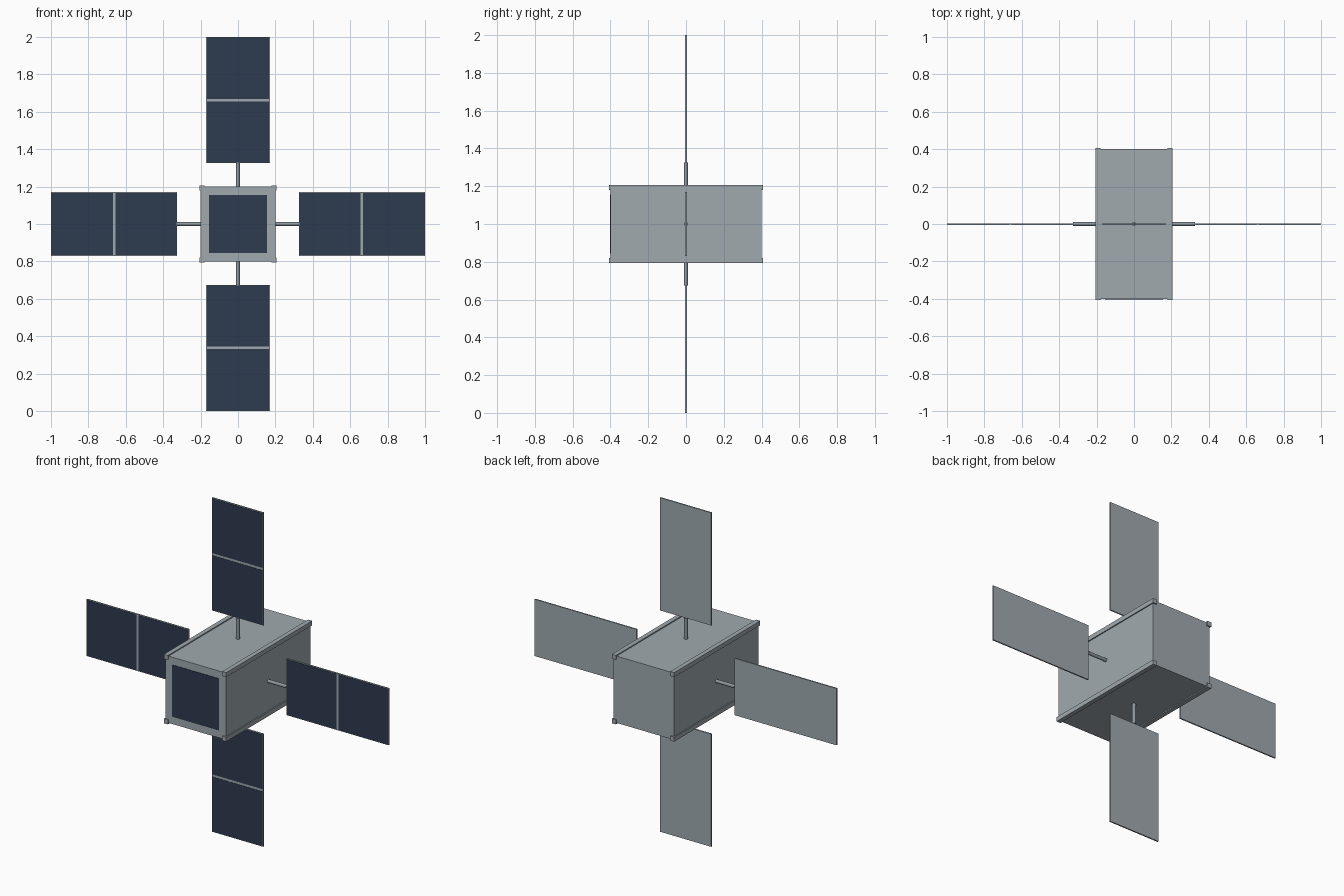
import bpy
from math import pi
from mathutils import Matrix, Vector

if "Cube" in bpy.data.objects:
    bpy.data.objects.remove(bpy.data.objects["Cube"], do_unlink=True)


def material(name, rgb):
    m = bpy.data.materials.new(name)
    m.use_nodes = True
    m.diffuse_color = (*rgb, 1)
    m.node_tree.nodes["Principled BSDF"].inputs["Base Color"].default_value = (*rgb, 1)
    return m


SILVER = material("silver grey", (0.35, 0.40, 0.43))
STEEL = material("steel grey", (0.27, 0.32, 0.35))
CELL = material("solar cell navy", (0.026, 0.043, 0.078))

CENTRE = Matrix.Translation((0, 0, 1))
BODY = 0.2        # half width of the body
LENGTH = 0.4      # half length of the body


def finish(name, mat, turn):
    ob = bpy.context.object
    ob.name = name
    ob.data.materials.append(mat)
    ob.matrix_world = CENTRE @ turn @ ob.matrix_world
    return ob


def box(name, centre, size, mat, turn=Matrix()):
    bpy.ops.mesh.primitive_cube_add(size=1)
    ob = bpy.context.object
    ob.data.transform(Matrix.Translation(centre) @ Matrix.Diagonal((*size, 1)))
    return finish(name, mat, turn)


def rod(name, start, end, radius, mat, turn):
    bpy.ops.mesh.primitive_cylinder_add(vertices=16, radius=radius, depth=end - start)
    bpy.context.object.data.transform(Matrix.Translation((0, 0, (start + end) / 2)))
    finish(name, mat, turn)
    bpy.ops.object.shade_smooth_by_angle()


# Body with a solar plate on the front
box("body", (0, 0, 0), (2 * BODY, 2 * LENGTH, 2 * BODY), SILVER)
box("front_solar_plate", (0, -LENGTH, 0), (0.31, 0.006, 0.31), CELL)

# Rails along the four long edges
for x, side in ((-1, "right"), (1, "left")):
    for z, level in ((-1, "lower"), (1, "upper")):
        box(f"{level}_{side}_rail", (x * 0.193, 0, z * 0.193),
            (0.027, 0.814, 0.027), SILVER)

# Four wings: arm, panel and two solar cells, turned about the long axis
INNER, OUTER, WIDTH, THICK = 0.325, 1.0, 0.34, 0.008
MIDDLE = (INNER + OUTER) / 2
MARGIN, GAP = 0.004, 0.014
cell_length = (OUTER - INNER - GAP) / 2 - MARGIN

for i, name in enumerate(("top", "left", "bottom", "right")):
    turn = Matrix.Rotation(i * pi / 2, 4, "Y")
    rod(f"{name}_arm", BODY - 0.01, INNER, 0.01, STEEL, turn)
    box(f"{name}_panel", (0, 0, MIDDLE), (WIDTH, THICK, OUTER - INNER), SILVER, turn)
    for s, part in ((-1, "inner"), (1, "outer")):
        z = MIDDLE + s * (GAP + cell_length) / 2
        box(f"{name}_{part}_cell", (0, -THICK / 2, z),
            (WIDTH - 2 * MARGIN, 0.003, cell_length), CELL, turn)
